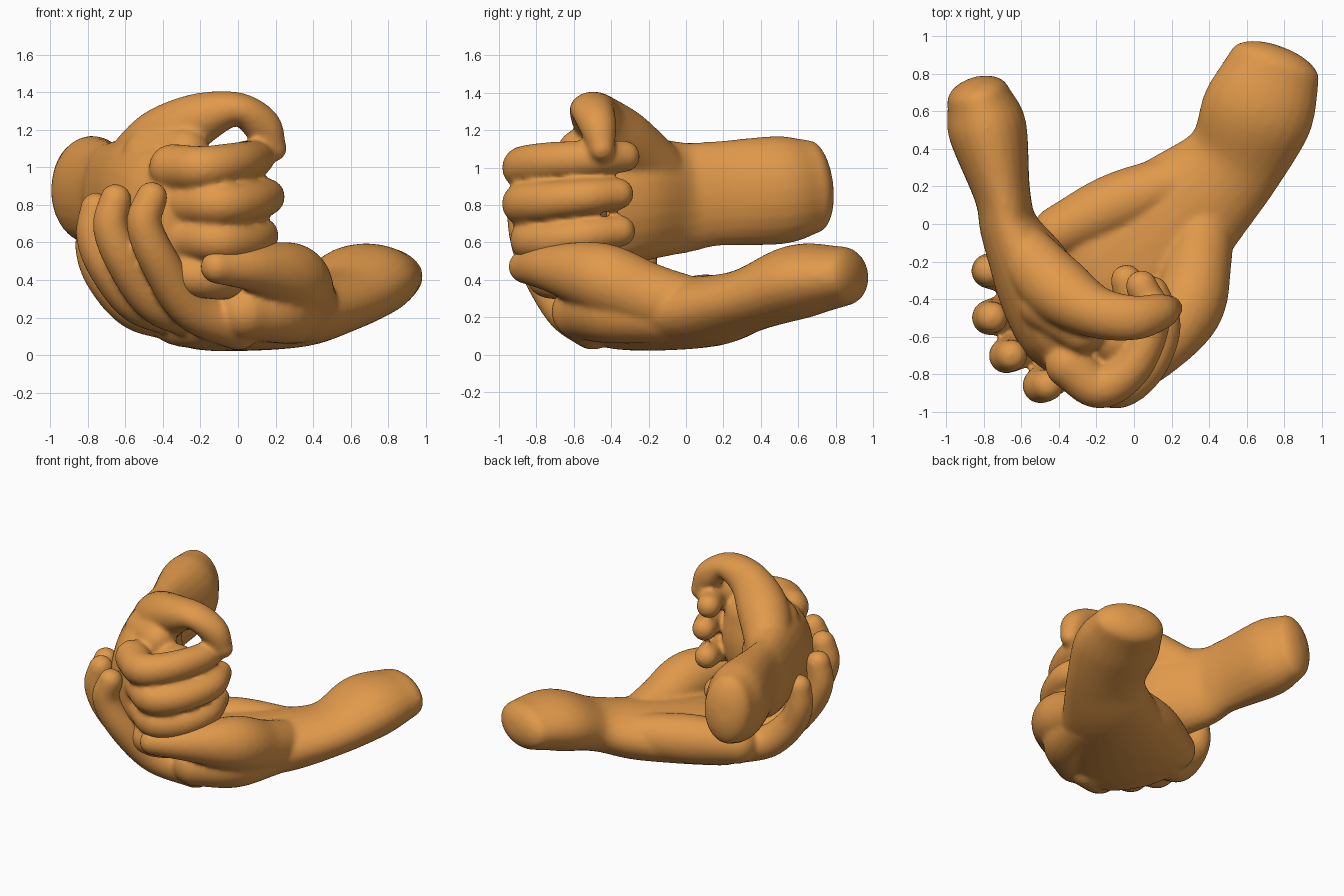
import bpy, bmesh, math
from mathutils import Vector

cube = bpy.data.objects.get("Cube")
if cube:
    bpy.data.objects.remove(cube)

skin = bpy.data.materials.new("warm_orange")
skin.use_nodes = True
skin.diffuse_color = (.75, .32, .07, 1)
skin.node_tree.nodes["Principled BSDF"].inputs["Base Color"].default_value = skin.diffuse_color

SIDES, STEPS, DOME = 24, 6, 6
Y, Z = Vector((0, 1, 0)), Vector((0, 0, 1))


def spline(keys):
    """Smooth curve through (x, y, z, side radius, up radius) keys."""
    pts = [Vector(k) for k in keys]
    pts = [2 * pts[0] - pts[1]] + pts + [2 * pts[-1] - pts[-2]]
    out = []
    for before, start, end, after in zip(pts, pts[1:], pts[2:], pts[3:]):
        tan_start, tan_end = (end - before) / 2, (after - start) / 2
        for i in range(STEPS):
            t = i / STEPS
            ease = t * t * (3 - 2 * t)
            out.append(start.lerp(end, ease) + tan_start * t * (1 - t) ** 2
                       - tan_end * t * t * (1 - t))
    return out + [pts[-2]]


def limb(bm, keys, up, cap=1):
    """Loft elliptical rings along a path and round off both ends."""
    line = spline([k if len(k) == 5 else (*k, k[-1]) for k in keys])
    pos = [p.to_3d() if len(p) == 3 else Vector(p[:3]) for p in line]
    last = len(pos) - 1
    rings = []
    for i, p in enumerate(line):
        tangent = (pos[min(i + 1, last)] - pos[max(i - 1, 0)]).normalized()
        side = tangent.cross(up).normalized()
        rings.append((pos[i], tangent, side, side.cross(tangent), p[3], p[4]))

    def dome(ring, sign):
        centre, tangent, side, top, a, b = ring
        for k in range(1, DOME):
            angle = k / DOME * math.pi / 2
            shrink = math.cos(angle)
            shift = tangent * sign * math.sin(angle) * min(a, b) * cap
            yield centre + shift, tangent, side, top, a * shrink, b * shrink

    rings = list(dome(rings[0], -1))[::-1] + rings + list(dome(rings[-1], 1))
    angles = [math.tau * j / SIDES for j in range(SIDES)]
    loops = [[bm.verts.new(centre + side * a * math.cos(g) + top * b * math.sin(g)) for g in angles]
             for centre, tangent, side, top, a, b in rings]
    faces = [bm.faces.new(loops[0]), bm.faces.new(loops[-1])]
    for low, high in zip(loops, loops[1:]):
        for j in range(SIDES):
            faces.append(bm.faces.new((low[j - 1], low[j], high[j], high[j - 1])))
    bmesh.ops.recalc_face_normals(bm, faces=faces)


def fingers(bm, first, fourth, bow, up):
    """Four tapering fingers, blended from first to fourth; the middle two bow out."""
    for n in range(4):
        t = n / 3
        keys = []
        for i, (a, b) in enumerate(zip(first, fourth)):
            point = Vector(a).lerp(Vector(b), t) + 4 * t * (1 - t) * Vector(bow)
            taper = i / (len(first) - 1)
            keys.append((*point, .125 - .04 * taper))
        limb(bm, keys, up)


def finish(bm, name):
    """Fuse the overlapping limbs into one soft skin."""
    mesh = bpy.data.meshes.new(name)
    bm.to_mesh(mesh)
    bm.free()
    mesh.materials.append(skin)
    obj = bpy.data.objects.new(name, mesh)
    bpy.context.collection.objects.link(obj)
    fuse = obj.modifiers.new("fuse", 'REMESH')
    fuse.mode = 'VOXEL'
    fuse.voxel_size = .016
    fuse.use_smooth_shade = True
    soft = obj.modifiers.new("soften", 'SMOOTH')
    soft.factor = .5
    soft.iterations = 8


# Open hand, palm up: forearm, wrist and palm
bm = bmesh.new()
limb(bm, [(.75, .84, .42, .25, .16), (.66, .6, .39, .3, .2), (.53, .33, .29, .27, .17),
          (.3, .1, .23, .33, .19), (-.1, -.25, .2, .45, .18), (-.27, -.37, .18, .35, .14)], Z, .7)
# Raised outer edge of the palm
limb(bm, [(.25, .23, .25, .15), (-.1, .1, .26, .17), (-.4, -.04, .25, .14)], Z)
# Ball of the thumb, filling between thumb and palm
limb(bm, [(.34, -.1, .22, .16), (.24, -.4, .24, .18), (.04, -.57, .23, .15)], Z)
# Thumb reaching across the front
limb(bm, [(.38, .08, .24, .16), (.34, -.2, .31, .18), (.28, -.46, .41, .19),
          (.1, -.71, .46, .13), (-.11, -.86, .47, .09)], Z)
# Fingers curling upward
fingers(bm, first=[(0, -.5, .15), (-.25, -.65, .25), (-.42, -.8, .5), (-.5, -.86, .7), (-.46, -.86, .84)],
        fourth=[(-.35, -.1, .2), (-.55, -.2, .25), (-.7, -.25, .4), (-.77, -.25, .55), (-.77, -.25, .7)],
        bow=(-.1, -.05, .04), up=Vector((.4, -.9, 0)))
finish(bm, "open_hand")

# Closed hand: forearm, wrist and back of the fist
bm = bmesh.new()
limb(bm, [(-.83, .68, .9, .17, .25), (-.78, .5, .88, .21, .29), (-.7, .15, .86, .15, .28),
          (-.66, -.03, .84, .16, .3), (-.53, -.28, .83, .22, .34), (-.42, -.56, .77, .21, .34),
          (-.33, -.73, .77, .14, .3)], Z, .6)
# Core of the fist, behind the folded fingers
limb(bm, [(-.15, -.6, .5, .15), (-.1, -.6, .75, .18), (-.1, -.6, .94, .16)], Y)
# Web between thumb and first knuckle
limb(bm, [(-.46, -.42, 1.05, .16), (-.28, -.56, 1.08, .13)], Y)
# Thumb arching over the fist
limb(bm, [(-.57, -.17, 1, .16), (-.4, -.35, 1.14, .18), (-.2, -.47, 1.26, .14),
          (0, -.5, 1.31, .09, .12), (.13, -.47, 1.22, .1), (.19, -.45, 1.1, .07)], Y)
# Fingers folded inward, from top to bottom
fingers(bm, first=[(-.35, -.75, 1), (-.18, -.87, 1), (0, -.75, 1.03), (.1, -.5, 1.05), (.04, -.33, 1.06)],
        fourth=[(-.35, -.65, .45), (-.2, -.74, .42), (-.07, -.65, .4), (0, -.5, .43), (-.04, -.3, .46)],
        bow=(.1, -.05, 0), up=Z)
finish(bm, "closed_hand")
